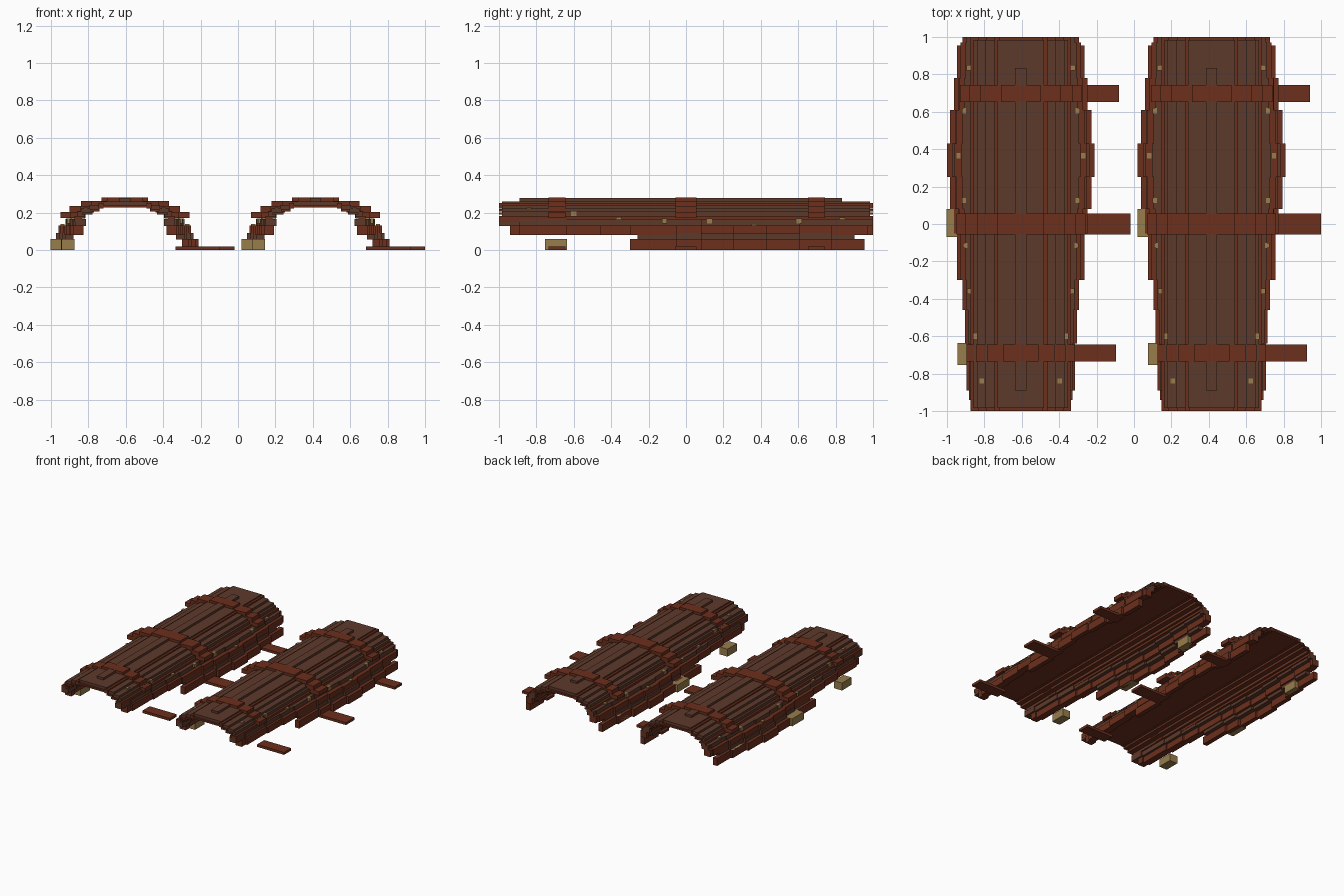
import bpy, bmesh

if "Cube" in bpy.data.objects:
    bpy.data.objects.remove(bpy.data.objects["Cube"])

def material(name, rgb):
    m = bpy.data.materials.new(name)
    m.diffuse_color = (*rgb, 1)
    m.use_nodes = True
    m.node_tree.nodes["Principled BSDF"].inputs["Base Color"].default_value = m.diffuse_color
    return m

RED = material("red_brown_wood", (0.150, 0.029, 0.012))
DARK = material("dark_brown_wood", (0.110, 0.042, 0.024))
TAN = material("tan_wood", (0.310, 0.205, 0.072))

def boxes(name, mat, items):
    """One object from boxes given as (x0, x1, y0, y1, z0, z1)."""
    bm = bmesh.new()
    for x0, x1, y0, y1, z0, z1 in items:
        verts = bmesh.ops.create_cube(bm, size=1)["verts"]
        for v in verts:
            v.co = (x1 if v.co.x > 0 else x0,
                    y1 if v.co.y > 0 else y0,
                    z1 if v.co.z > 0 else z0)
    me = bpy.data.meshes.new(name)
    bm.to_mesh(me)
    bm.free()
    me.materials.append(mat)
    ob = bpy.data.objects.new(name, me)
    bpy.context.collection.objects.link(ob)

# stepped half-width of the hull along its length: (end y, half width)
OUTLINE = [(-0.89, .267), (-0.64, .288), (-0.46, .305), (-0.30, .325), (-0.05, .341),
           (0.08, .357), (0.25, .378), (0.43, .395), (0.61, .378), (0.78, .357),
           (0.97, .341), (1.0, .325)]

def both_sides(cx, a, b, y0, y1, z0, z1):
    return [(cx + a, cx + b, y0, y1, z0, z1), (cx - b, cx - a, y0, y1, z0, z1)]

def stepped(cx, base, k, thick, y0, y1, z0, z1):
    """Side stave made of short pieces that follow the outline."""
    out, start = [], -1.0
    for end, w in OUTLINE:
        a, b = max(start, y0), min(end, y1)
        if b > a:
            hw = base + k * (w - .267)
            out += both_sides(cx, hw - thick, hw, a, b, z0, z1)
        start = end
    return out

def hull(side, cx):
    # lower staves, stepped along the length
    boxes(side + "_bottom_stave", RED, stepped(cx, .267, 1, .036, -.30, .955, 0, .06))
    boxes(side + "_low_stave", DARK, stepped(cx, .252, .9, .045, -.26, .90, .055, .09))
    boxes(side + "_middle_stave", RED, stepped(cx, .277, .6, .055, -.94, 1, .08, .132))
    boxes(side + "_shoulder_stave", DARK, stepped(cx, .267, .4, .058, -1, 1, .128, .165))

    # straight upper staves: inner, outer, half length, bottom, top
    for name, mat, a, b, y, z0, z1 in [
            ("upper_stave_a", RED, .230, .268, 1, .150, .182),
            ("upper_stave_b", DARK, .212, .252, .985, .178, .205),
            ("upper_lining_b", RED, .212, .248, 1, .168, .179),
            ("upper_stave_c", DARK, .172, .235, .985, .200, .222),
            ("upper_lining_c", RED, .172, .230, 1, .189, .201),
            ("upper_stave_d", DARK, .135, .188, .985, .218, .240),
            ("upper_lining_d", RED, .135, .184, 1, .207, .219),
            ("upper_stave_e", RED, .115, .142, 1, .222, .250)]:
        boxes(f"{side}_{name}", mat, both_sides(cx, a, b, -y, y, z0, z1))
    boxes(side + "_crown_plank", DARK, [(cx - .125, cx + .125, -.985, .985, .238, .26)])
    boxes(side + "_crown_lining", RED, [(cx - .122, cx + .122, -1, 1, .226, .239)])
    boxes(side + "_ridge_plank", DARK, [(cx - .03, cx + .03, -.89, .835, .255, .278)])

    # cross bands stepping down over the hull, with loose strips on the ground
    # y, half width, end, crown half, strip start, strip tip
    for i, (y, hw, end, crown, root, tip) in enumerate([
            (-.69, .045, .29, .095, .27, .51),
            (0, .055, .345, .125, .33, .585),
            (.697, .045, .325, .105, .30, .525)]):
        y0, y1 = y - hw, y + hw
        items = [(cx - crown, cx + crown, y0, y1, .255, .28)]
        items += both_sides(cx, crown - .01, end - .11, y0, y1, .232, .262)
        items += both_sides(cx, end - .125, end - .05, y0, y1, .200, .236)
        items += both_sides(cx, end - .08, end, y0, y1, .172, .204)
        boxes(f"{side}_cross_band_{i}", RED, items)
        boxes(f"{side}_ground_strip_{i}", RED, [(cx + root, cx + tip, y0, y1, 0, .02)])

    # support blocks under the left edge
    boxes(side + "_support_blocks", TAN, [
        (cx - .34, cx - .27, -.755, -.635, 0, .06),
        (cx - .397, cx - .325, -.07, .08, 0, .06),
        (cx - .357, cx - .285, .65, .77, 0, .06)])

    # pegs: half width, y, z
    pegs = []
    for w, y, z in [(.279, .835, .16), (.303, .605, .155), (.333, .365, .125),
                    (.303, .125, .155), (.297, -.115, .155), (.275, -.36, .163),
                    (.243, -.60, .195), (.208, -.84, .214)]:
        pegs += both_sides(cx, w - .011, w + .012, y - .014, y + .014, z - .012, z + .014)
    boxes(side + "_pegs", TAN, pegs)

hull("left", -.605)
hull("right", .415)
